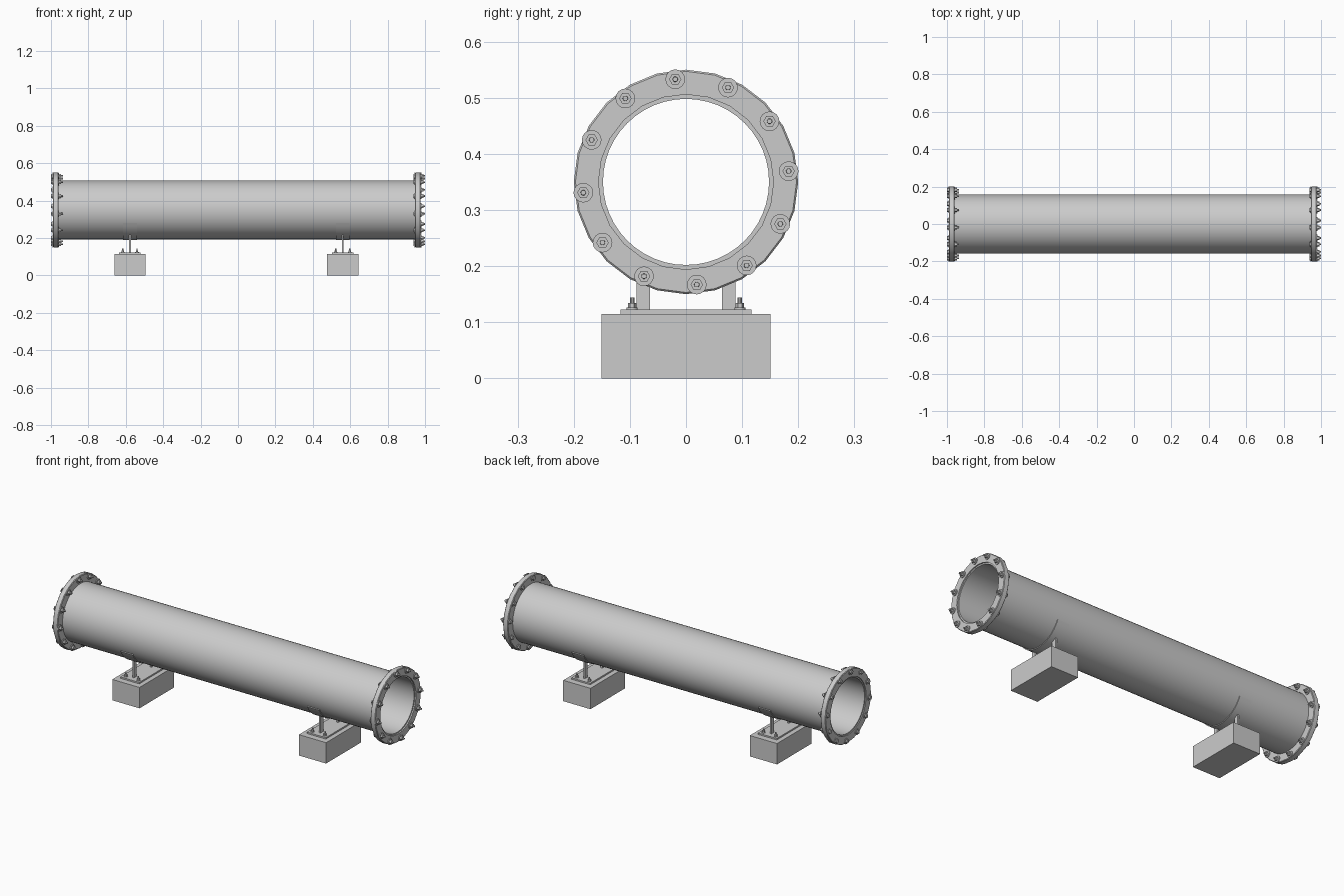
import bpy, bmesh
from math import radians, cos, sin, pi
from mathutils import Matrix, Vector

if "Cube" in bpy.data.objects:
    bpy.data.objects.remove(bpy.data.objects["Cube"])

AXIS_Z = 0.35


def finish(bm, name, smooth=False):
    bmesh.ops.recalc_face_normals(bm, faces=bm.faces)
    me = bpy.data.meshes.new(name)
    bm.to_mesh(me)
    bm.free()
    ob = bpy.data.objects.new(name, me)
    bpy.context.collection.objects.link(ob)
    if smooth:
        bpy.ops.object.select_all(action='DESELECT')
        bpy.context.view_layer.objects.active = ob
        ob.select_set(True)
        bpy.ops.object.shade_smooth_by_angle(angle=radians(35))
    return ob


def add_box(bm, center, size):
    m = Matrix.Translation(center) @ Matrix.Diagonal((*size, 1))
    bmesh.ops.create_cube(bm, size=1, matrix=m)


def add_cyl(bm, base, axis, r, length, sides, r2=None):
    rot = Vector((0, 0, 1)).rotation_difference(Vector(axis)).to_matrix().to_4x4()
    m = Matrix.Translation(base) @ rot @ Matrix.Translation((0, 0, length / 2))
    bmesh.ops.create_cone(bm, cap_ends=True, segments=sides, radius1=r,
                          radius2=r if r2 is None else r2, depth=length, matrix=m)


def add_sweep(bm, profile, a0, a1, steps):
    """Sweep a closed (x, radius) profile around the pipe axis."""
    full = abs(a1 - a0 - 2 * pi) < 1e-5
    n = len(profile)
    rings = []
    for i in range(steps if full else steps + 1):
        a = a0 + (a1 - a0) * i / steps
        rings.append([bm.verts.new((x, r * cos(a), AXIS_Z + r * sin(a)))
                      for x, r in profile])
    for i in range(steps):
        p, q = rings[i], rings[(i + 1) % len(rings)]
        for j in range(n):
            k = (j + 1) % n
            bm.faces.new((p[j], p[k], q[k], q[j]))
    if not full:
        bm.faces.new(rings[0])
        bm.faces.new(rings[-1])


def add_nut(bm, base, axis, length):
    """Washer, hexagonal nut and stud end, stacked along axis."""
    b, d = Vector(base), Vector(axis)
    add_cyl(bm, b, axis, 0.0175, 0.004, 16)
    add_cyl(bm, b + d * 0.004, axis, 0.011, length * 0.45, 6)
    add_cyl(bm, b, axis, 0.0055, length, 10, 0.0045)


# Hollow pipe
bm = bmesh.new()
add_sweep(bm, [(-0.985, 0.157), (0.97, 0.157), (0.97, 0.148), (-0.985, 0.148)],
          0, 2 * pi, 48)
finish(bm, "pipe", True)

# End flanges with bolt circles
for x0, side in ((-0.99, "left"), (0.947, "right")):
    x1 = x0 + 0.03
    bm = bmesh.new()
    add_sweep(bm, [(x0, 0.156), (x0, 0.197), (x0 + 0.003, 0.2),
                   (x1 - 0.003, 0.2), (x1, 0.197), (x1, 0.156)], 0, 2 * pi, 24)
    finish(bm, side + "_flange", True)

    bm = bmesh.new()
    for i in range(12):
        a = radians(6 + 30 * i)
        y, z = 0.184 * cos(a), AXIS_Z + 0.184 * sin(a)
        add_nut(bm, (x1, y, z), (1, 0, 0), 0.024)
        add_cyl(bm, (x0, y, z), (-1, 0, 0), 0.0165, 0.003, 16)
        add_cyl(bm, (x0 - 0.003, y, z), (-1, 0, 0), 0.011, 0.007, 6)
    finish(bm, side + "_flange_bolts", True)

# Supports: block, base plate, posts, saddle, anchor bolts
for x, side in ((-0.578, "left"), (0.56, "right")):
    bm = bmesh.new()
    add_box(bm, (x, 0, 0.0575), (0.166, 0.302, 0.115))
    finish(bm, side + "_block")

    bm = bmesh.new()
    add_box(bm, (x, 0, 0.119), (0.115, 0.234, 0.008))
    finish(bm, side + "_base_plate")

    bm = bmesh.new()
    for s in (-1, 1):
        add_box(bm, (x, s * 0.076, 0.168), (0.01, 0.024, 0.094))
    finish(bm, side + "_posts")

    bm = bmesh.new()
    add_sweep(bm, [(x - 0.037, 0.155), (x + 0.037, 0.155),
                   (x + 0.037, 0.161), (x - 0.037, 0.161)],
              radians(-154), radians(-26), 20)
    finish(bm, side + "_saddle", True)

    bm = bmesh.new()
    for sx in (-1, 1):
        for sy in (-1, 1):
            b = Vector((x + sx * 0.038, sy * 0.096, 0.123))
            add_cyl(bm, b, (0, 0, 1), 0.010, 0.003, 16)
            add_cyl(bm, b + Vector((0, 0, 0.003)), (0, 0, 1), 0.0075, 0.008, 6)
            add_cyl(bm, b, (0, 0, 1), 0.004, 0.021, 10)
    finish(bm, side + "_anchor_bolts", True)
